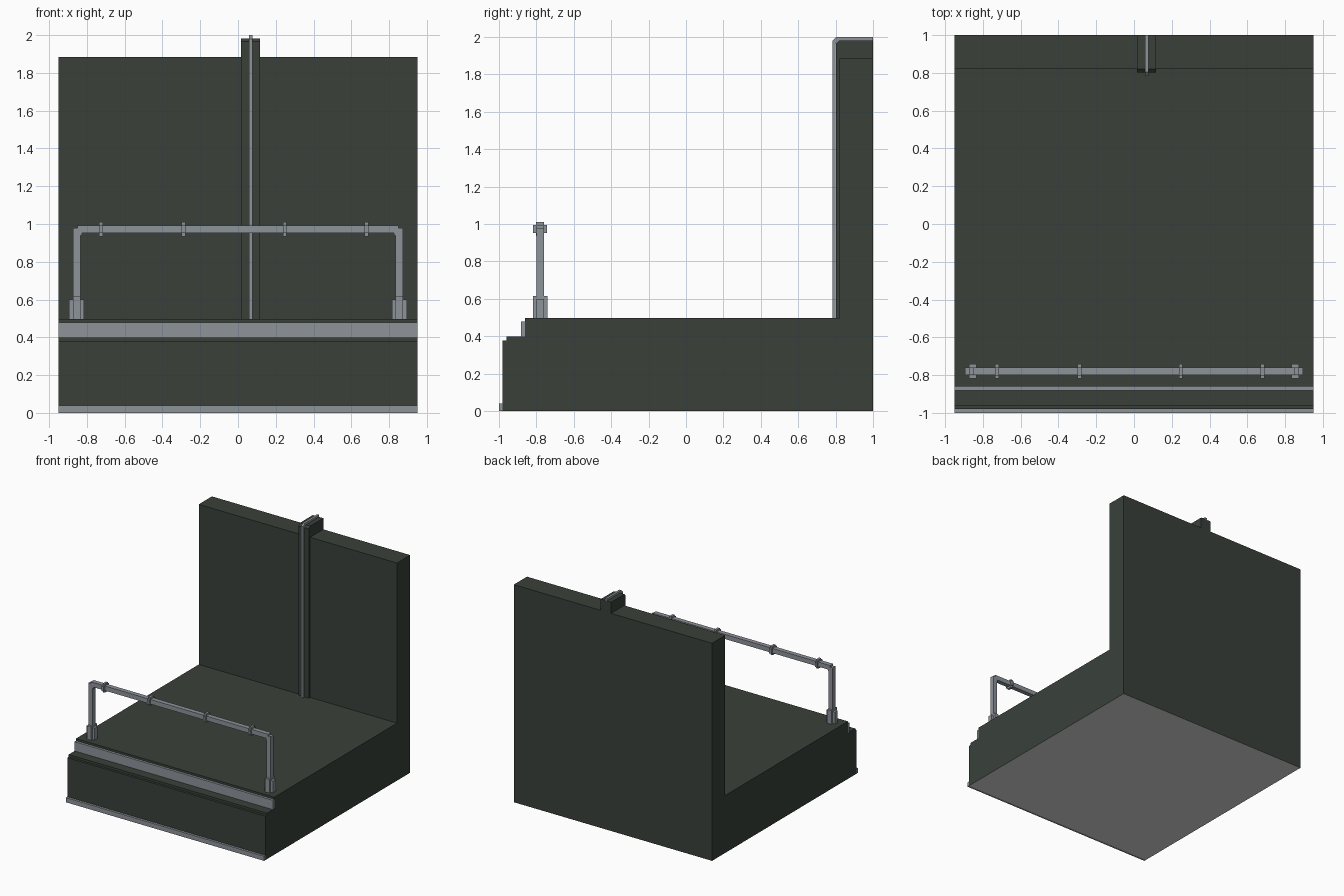
import bpy, bmesh

if "Cube" in bpy.data.objects:
    bpy.data.objects.remove(bpy.data.objects["Cube"])


def material(name, rgb):
    m = bpy.data.materials.new(name)
    m.diffuse_color = (*rgb, 1)
    m.use_nodes = True
    m.node_tree.nodes["Principled BSDF"].inputs["Base Color"].default_value = m.diffuse_color
    return m


DARK = material("dark green grey", (0.041, 0.051, 0.042))
METAL = material("rail metal", (0.27, 0.292, 0.32))
UNDER = material("underside grey", (0.7, 0.7, 0.7))


def finish(name, bm, *mats):
    bmesh.ops.recalc_face_normals(bm, faces=bm.faces)
    me = bpy.data.meshes.new(name)
    if len(mats) > 1:  # downward faces at the floor get the second colour
        for f in bm.faces:
            if f.normal.z < -0.9 and f.calc_center_median().z < 0.01:
                f.material_index = 1
    bm.to_mesh(me)
    bm.free()
    for m in mats:
        me.materials.append(m)
    ob = bpy.data.objects.new(name, me)
    bpy.context.collection.objects.link(ob)
    return ob


def extrude_x(name, profile, x0, x1, *mats):
    """Side profile of (y, z) points swept from x0 to x1."""
    bm = bmesh.new()
    face = bm.faces.new([bm.verts.new((x0, y, z)) for y, z in profile])
    ext = bmesh.ops.extrude_face_region(bm, geom=[face])
    verts = [v for v in ext["geom"] if isinstance(v, bmesh.types.BMVert)]
    bmesh.ops.translate(bm, vec=(x1 - x0, 0, 0), verts=verts)
    return finish(name, bm, *mats)


def boxes(name, parts, mat):
    """Each part is (centre, size)."""
    bm = bmesh.new()
    for c, s in parts:
        verts = bmesh.ops.create_cube(bm, size=1)["verts"]
        for v in verts:
            v.co = [c[i] + v.co[i] * s[i] for i in range(3)]
    return finish(name, bm, mat)


# floor slab and back wall in one stepped profile
extrude_x("floor_and_wall", [
    (-0.98, 0), (-0.98, 0.378), (-0.96, 0.378), (-0.96, 0.398), (-0.86, 0.398),
    (-0.86, 0.498), (0.82, 0.498), (0.82, 1.885), (1, 1.885), (1, 0)],
    -0.95, 0.95, DARK, UNDER)

# metal edge strips along the front
boxes("kick_strip", [((0, -0.99, 0.02), (1.9, 0.02, 0.04))], METAL)
boxes("ledge_strip", [((0, -0.87, 0.439), (1.9, 0.022, 0.08))], METAL)

# wall pillar with chamfered top, and the metal rib running over it
extrude_x("wall_pillar", [(0.802, 0.498), (0.802, 1.965), (0.82, 1.982),
                          (1, 1.982), (1, 0.498)], 0.017, 0.117, DARK)
extrude_x("pillar_rib", [(0.783, 0.498), (0.783, 1.98), (0.805, 2.0), (1, 2.0),
                         (1, 1.98), (0.82, 1.98), (0.80, 1.963), (0.80, 0.498)],
          0.057, 0.077, METAL)

# guard rail
Y, Z = -0.78, 0.973
boxes("rail_bar", [((0, Y, Z), (1.70, 0.04, 0.04))], METAL)
for side, s in (("left", -1), ("right", 1)):
    x = 0.854 * s
    boxes("rail_post_" + side, [((x, Y, 0.725), (0.038, 0.04, 0.5))], METAL)
    boxes("rail_elbow_" + side, [((x - 0.004 * s, Y, 0.958), (0.046, 0.038, 0.04))], METAL)
    # cross-shaped foot sleeve
    boxes("post_foot_" + side, [((x, Y, 0.545), (0.08, 0.04, 0.11)),
                                ((x, Y, 0.55), (0.04, 0.078, 0.13))], METAL)

# cross-shaped collars on the bar
for i, x in enumerate((-0.725, -0.288, 0.247, 0.68)):
    boxes(f"rail_collar_{i + 1}", [((x, Y, Z), (0.02, 0.076, 0.042)),
                                   ((x, Y, Z), (0.02, 0.042, 0.076))], METAL)
